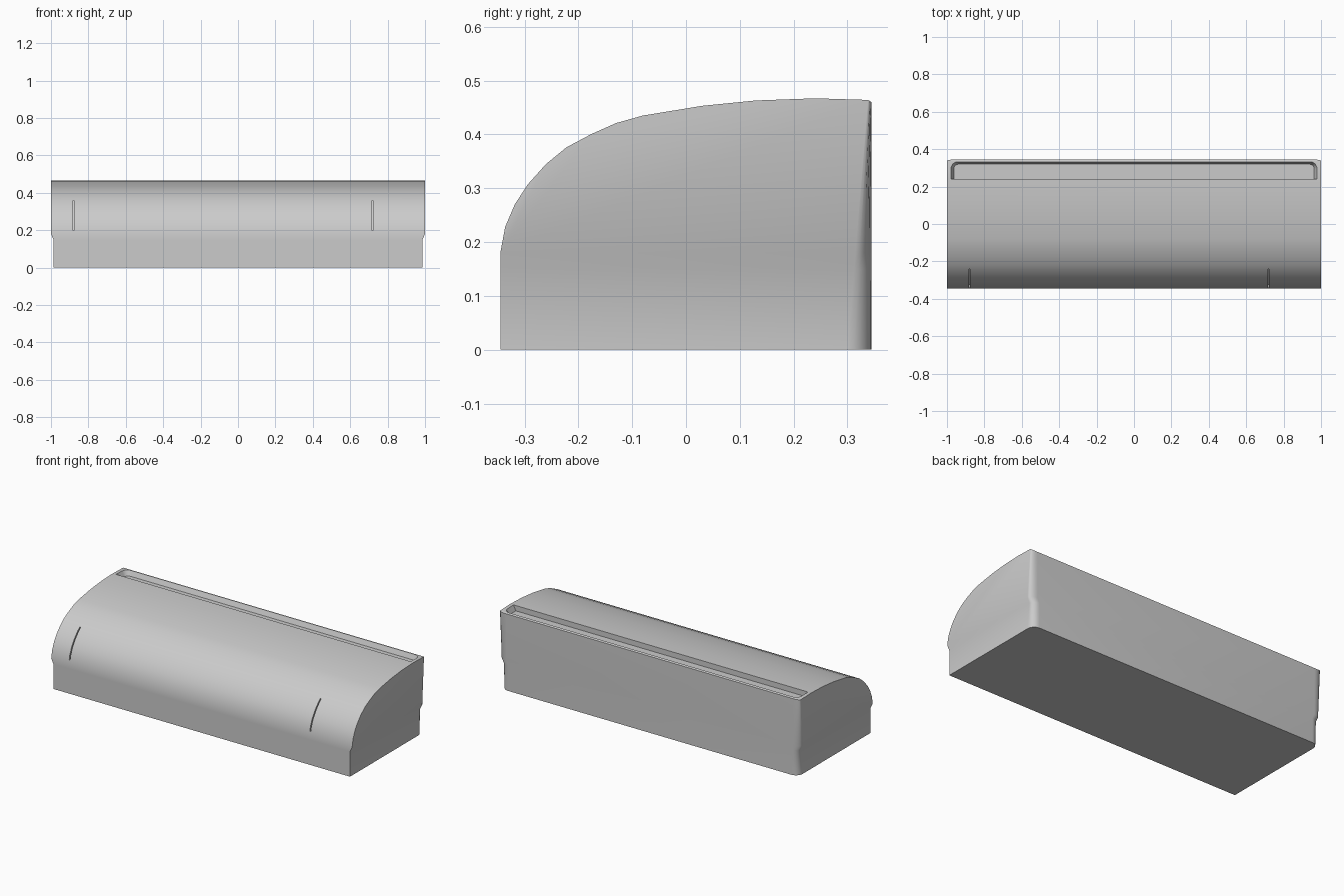
import bpy, bmesh, math
from mathutils import Vector

if "Cube" in bpy.data.objects:
    bpy.data.objects.remove(bpy.data.objects["Cube"])

mat = bpy.data.materials.new("light grey")
mat.diffuse_color = (0.6, 0.6, 0.6, 1)
mat.use_nodes = True
mat.node_tree.nodes["Principled BSDF"].inputs["Base Color"].default_value = mat.diffuse_color


def make_object(name, bm):
    bmesh.ops.recalc_face_normals(bm, faces=bm.faces)
    mesh = bpy.data.meshes.new(name)
    bm.to_mesh(mesh)
    bm.free()
    mesh.materials.append(mat)
    obj = bpy.data.objects.new(name, mesh)
    bpy.context.collection.objects.link(obj)
    return obj


def loft(lower, upper):
    """Closed solid between two matching outlines."""
    bm = bmesh.new()
    a = [bm.verts.new(p) for p in lower]
    b = [bm.verts.new(p) for p in upper]
    bm.faces.new(a)
    bm.faces.new(b[::-1])
    n = len(a)
    for i in range(n):
        bm.faces.new((a[i], a[(i + 1) % n], b[(i + 1) % n], b[i]))
    return bm


def extrude_x(profile, x0, x1):
    return loft([(x0, y, z) for y, z in profile], [(x1, y, z) for y, z in profile])


# Main housing: side profile with a curved front
profile = [(-0.345, 0), (-0.345, 0.18), (-0.336, 0.228), (-0.318, 0.27),
           (-0.294, 0.307), (-0.26, 0.345), (-0.222, 0.376), (-0.175, 0.401),
           (-0.13, 0.421), (-0.08, 0.435), (0.03, 0.453), (0.13, 0.463),
           (0.24, 0.467), (0.338, 0.464), (0.345, 0.46), (0.345, 0)]
bm = extrude_x(profile, -1, 1)

# Rounded upright corners at the back
corners = [e for e in bm.edges if all(v.co.y > 0.344 for v in e.verts)
           and abs(e.verts[0].co.x - e.verts[1].co.x) < 0.01]
bmesh.ops.bevel(bm, geom=corners, offset=0.045, segments=6, profile=0.5, affect='EDGES')

# Ends step in slightly towards the base
for z in (0.15, 0.18):
    bmesh.ops.bisect_plane(bm, geom=bm.verts[:] + bm.edges[:] + bm.faces[:], dist=1e-5,
                           plane_co=Vector((0, 0, z)), plane_no=Vector((0, 0, 1)))
for v in bm.verts:
    if v.co.z < 0.16:
        v.co.x *= 0.986
body = make_object("housing", bm)


# Top trough cutter: rounded back corners, sloping back and end walls
def trough_outline(half, back, radius, z):
    pts = [(-half, 0.24, z), (half, 0.24, z)]
    for side, order in ((1, range(7)), (-1, range(6, -1, -1))):
        for i in order:
            t = math.pi / 2 * i / 6
            pts.append((side * (half - radius + radius * math.cos(t)),
                        back - radius + radius * math.sin(t), z))
    return pts


cutters = [make_object("trough_cutter", loft(trough_outline(0.963, 0.32, 0.025, 0.435),
                                             trough_outline(0.983, 0.337, 0.04, 0.475)))]

# Two thin curved slits in the front
slit = [(-0.4, 0.2), (-0.325, 0.2), (-0.293, 0.285), (-0.227, 0.36), (-0.4, 0.36)]
for x in (-0.88, 0.72):
    cutters.append(make_object("slit_cutter", extrude_x(slit, x - 0.003, x + 0.003)))

# Cut and clean up
bpy.context.view_layer.objects.active = body
body.select_set(True)
for c in cutters:
    m = body.modifiers.new("cut", 'BOOLEAN')
    m.operation = 'DIFFERENCE'
    m.solver = 'EXACT'
    m.object = c
    bpy.ops.object.modifier_apply(modifier=m.name)
for c in cutters:
    bpy.data.objects.remove(c)

bpy.ops.object.select_all(action='DESELECT')
body.select_set(True)
bpy.context.view_layer.objects.active = body
bpy.ops.object.shade_smooth_by_angle(angle=math.radians(30))
